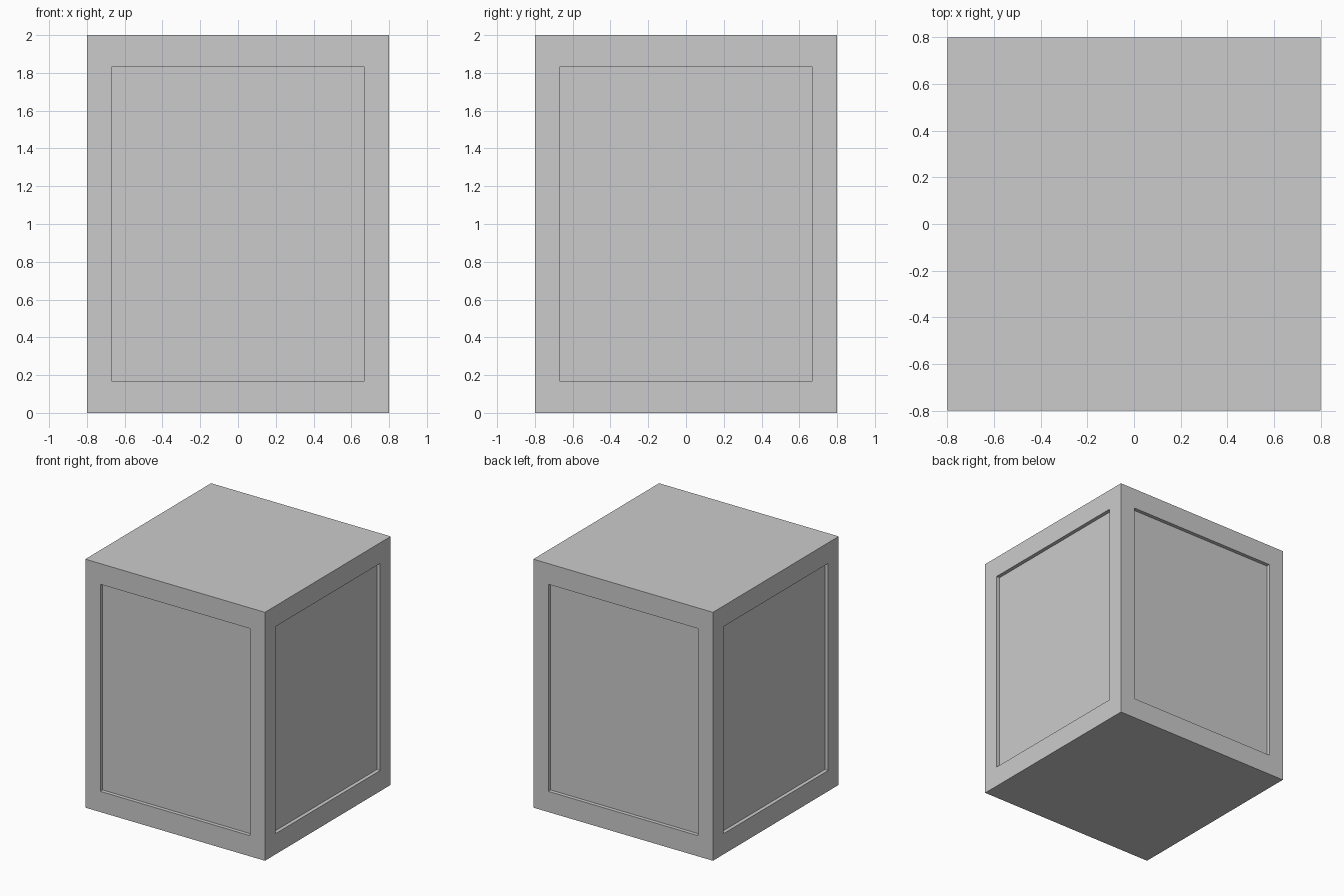
import bpy, bmesh
from mathutils import Vector

if "Cube" in bpy.data.objects:
    bpy.data.objects.remove(bpy.data.objects["Cube"])

W, H = 1.6, 2.0            # body width/depth and height
PANEL = 5 / 6              # panel size relative to its side
DEPTH = 0.03               # panel recess

bm = bmesh.new()

# Main block standing on the floor
bmesh.ops.create_cube(bm, size=1)
bmesh.ops.scale(bm, vec=(W, W, H), verts=bm.verts)
bmesh.ops.translate(bm, vec=(0, 0, H / 2), verts=bm.verts)
bm.normal_update()

# Framed, recessed panel on each of the four sides
for side in [f for f in bm.faces if abs(f.normal.z) < 0.5]:
    normal, centre = side.normal.copy(), side.calc_center_median()
    # Split off the frame, then shape the panel outline
    bmesh.ops.inset_individual(bm, faces=[side], thickness=0.1)
    for v in side.verts:
        off = v.co - centre
        v.co = centre + Vector([(1 if c > 0 else -1) * s * PANEL / 2 if abs(c) > 1e-4 else 0
                                for c, s in zip(off, (W, W, H))])
    # Push the panel inwards with straight walls
    panel = bmesh.ops.extrude_discrete_faces(bm, faces=[side])["faces"][0]
    rim = [e for e in bm.edges if e.is_boundary]
    bmesh.ops.translate(bm, vec=-normal * DEPTH, verts=panel.verts)
    bmesh.ops.remove_doubles(bm, verts=bm.verts, dist=1e-5)

bmesh.ops.recalc_face_normals(bm, faces=bm.faces)
mesh = bpy.data.meshes.new("panelled_box")
bm.to_mesh(mesh)
bm.free()
box = bpy.data.objects.new("panelled_box", mesh)
bpy.context.collection.objects.link(box)
